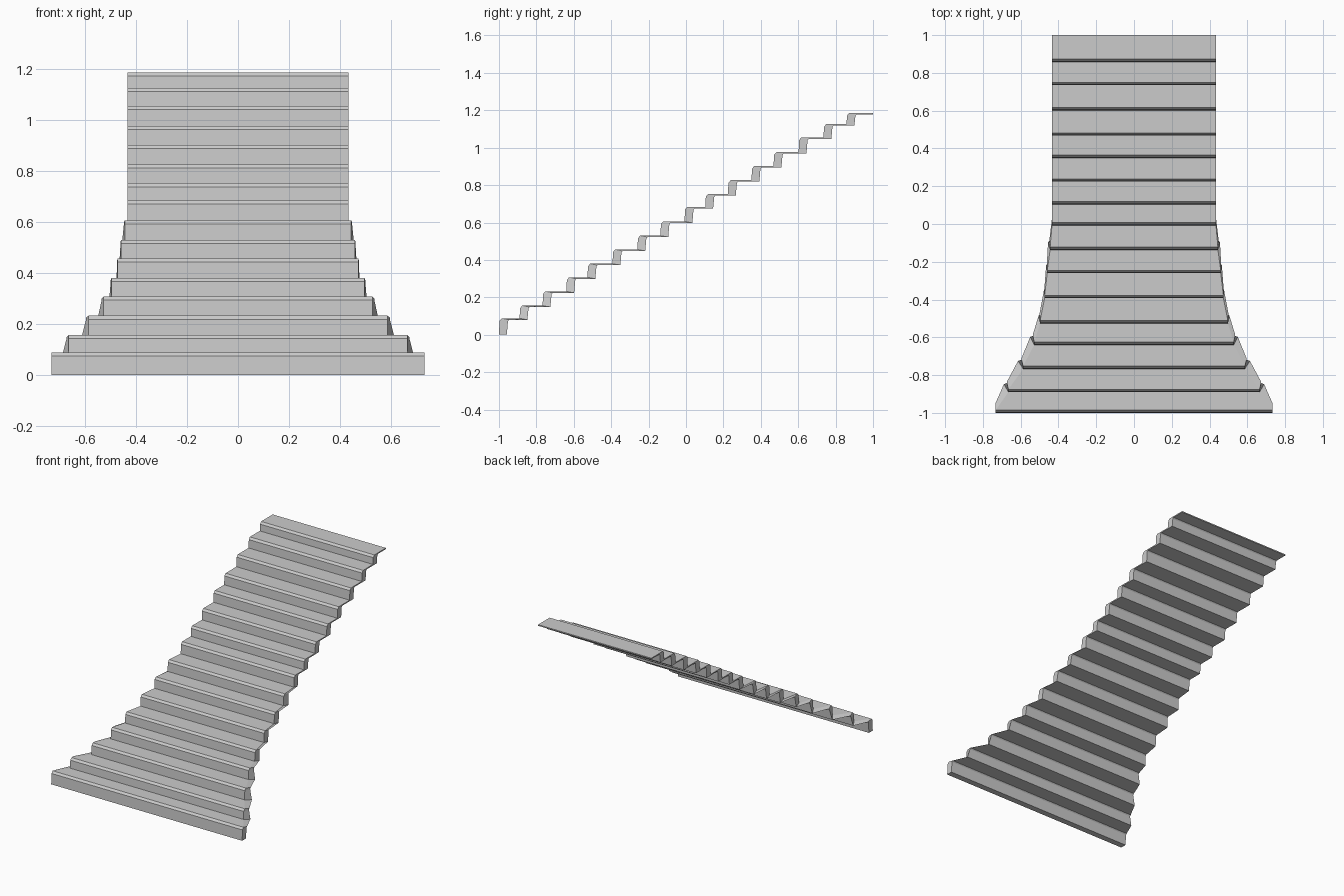
import bpy, bmesh

if "Cube" in bpy.data.objects:
    bpy.data.objects.remove(bpy.data.objects["Cube"])

# Riser front positions, tread heights and flared half-widths, step by step
ys = [-1, -0.89, -0.767, -0.64, -0.527, -0.393, -0.26, -0.137,
      -0.008, 0.103, 0.224, 0.35, 0.468, 0.602, 0.735, 0.858]
zs = [0.088, 0.156, 0.232, 0.307, 0.38, 0.456, 0.53, 0.606,
      0.684, 0.752, 0.826, 0.902, 0.976, 1.055, 1.126, 1.186]
front_w = [0.732, 0.665, 0.587, 0.528, 0.497, 0.473, 0.459, 0.444] + [0.434] * 8
low_w = [0.732, 0.689, 0.614, 0.55, 0.505, 0.477, 0.465, 0.455] + [0.434] * 8
T = 0.008        # tread thickness
R = 0.042        # riser thickness

# Upper and lower skins of the folded stair as (half width, y, z)
top, under = [], []
prev = 0.0
for i, (y, z, f, a) in enumerate(zip(ys, zs, front_w, low_w)):
    b = f + (a - f) * 0.35
    base = prev - T if i else 0.0
    top += [(f, y, prev), (f, y + 0.003, z - 0.014), (f, y + 0.015, z)]
    under += [(a, y + R, base), (b, y + R + 0.006, z - T - 0.008),
              (b, y + R + 0.012, z - T)]
    prev = z
top.append((0.434, 1.0, prev))
under.append((0.434, 1.0, prev - T))

# Bridge the two skins into one closed solid
bm = bmesh.new()


def pair(p):
    w, y, z = p
    return bm.verts.new((-w, y, z)), bm.verts.new((w, y, z))


t = [pair(p) for p in top]
u = [pair(p) for p in under]
for i in range(len(t) - 1):
    bm.faces.new((t[i][0], t[i][1], t[i + 1][1], t[i + 1][0]))
    bm.faces.new((u[i][0], u[i + 1][0], u[i + 1][1], u[i][1]))
    for s in (0, 1):
        bm.faces.new((t[i][s], t[i + 1][s], u[i + 1][s], u[i][s]))
for e in (0, -1):
    bm.faces.new((t[e][0], t[e][1], u[e][1], u[e][0]))
bmesh.ops.recalc_face_normals(bm, faces=bm.faces)

mesh = bpy.data.meshes.new("flared_staircase")
bm.to_mesh(mesh)
bm.free()
stairs = bpy.data.objects.new("flared_staircase", mesh)
bpy.context.collection.objects.link(stairs)
